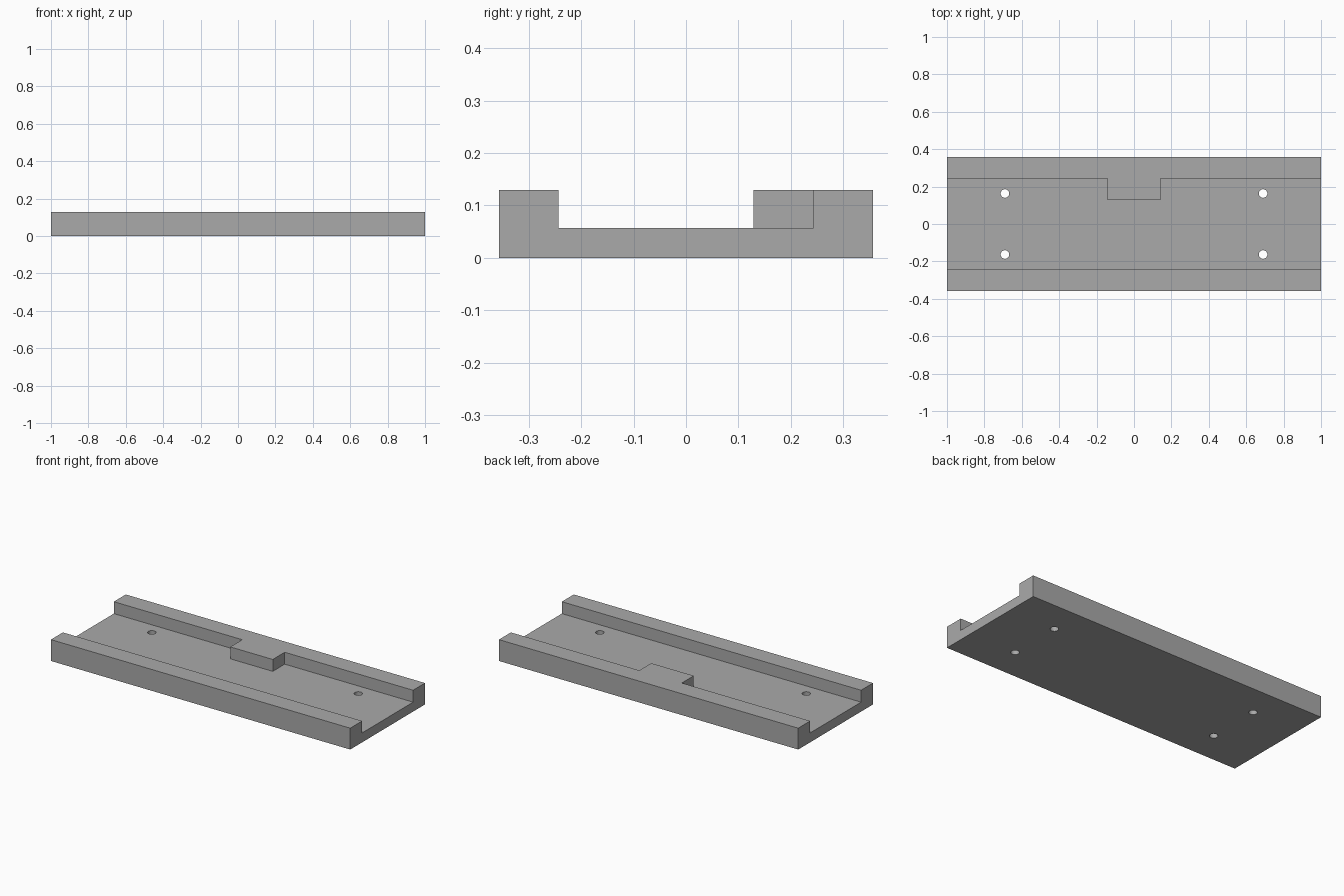
import bpy, bmesh

if "Cube" in bpy.data.objects:
    bpy.data.objects.remove(bpy.data.objects["Cube"])

HALF_Y, HEIGHT, FLOOR = 0.357, 0.129, 0.057
RAIL_Y, TAB_Y, TAB_X = 0.243, 0.129, 0.142
HOLE_X, HOLE_Y, HOLE_R = 0.69, 0.163, 0.023

grey = bpy.data.materials.new("light grey")
grey.diffuse_color = (0.4, 0.4, 0.4, 1)
grey.use_nodes = True
grey.node_tree.nodes["Principled BSDF"].inputs["Base Color"].default_value = grey.diffuse_color


def prism(name, outline, z0, z1):
    """Extrude a flat outline (counter-clockwise) from z0 up to z1."""
    bm = bmesh.new()
    face = bm.faces.new([bm.verts.new((x, y, z0)) for x, y in outline])
    top = bmesh.ops.extrude_face_region(bm, geom=[face])["geom"]
    bmesh.ops.translate(bm, vec=(0, 0, z1 - z0),
                        verts=[g for g in top if isinstance(g, bmesh.types.BMVert)])
    bmesh.ops.recalc_face_normals(bm, faces=bm.faces)
    mesh = bpy.data.meshes.new(name)
    bm.to_mesh(mesh)
    bm.free()
    mesh.materials.append(grey)
    obj = bpy.data.objects.new(name, mesh)
    bpy.context.collection.objects.link(obj)
    return obj


def cut(target, cutter):
    """Subtract the cutter, then remove it."""
    mod = target.modifiers.new("cut", 'BOOLEAN')
    mod.operation, mod.solver, mod.object = 'DIFFERENCE', 'EXACT', cutter
    bpy.context.view_layer.objects.active = target
    bpy.ops.object.modifier_apply(modifier=mod.name)
    bpy.data.objects.remove(cutter)


# Solid block
plate = prism("channel_plate", [(-1, -HALF_Y), (1, -HALF_Y), (1, HALF_Y), (-1, HALF_Y)], 0, HEIGHT)

# Long channel between the rails, leaving a locating tab on the back rail
cut(plate, prism("channel_cutter", [
    (-1.1, -RAIL_Y), (1.1, -RAIL_Y), (1.1, RAIL_Y), (TAB_X, RAIL_Y),
    (TAB_X, TAB_Y), (-TAB_X, TAB_Y), (-TAB_X, RAIL_Y), (-1.1, RAIL_Y)], FLOOR, 0.3))

# Four screw holes through the floor
for sx in (-1, 1):
    for sy in (-1, 1):
        bpy.ops.mesh.primitive_cylinder_add(vertices=32, radius=HOLE_R, depth=0.4,
                                            location=(sx * HOLE_X, sy * HOLE_Y, 0))
        cut(plate, bpy.context.object)

# Flat faces, with the hole walls smoothed
bpy.ops.object.select_all(action='DESELECT')
plate.select_set(True)
bpy.context.view_layer.objects.active = plate
bpy.ops.object.shade_smooth_by_angle(angle=0.52)
